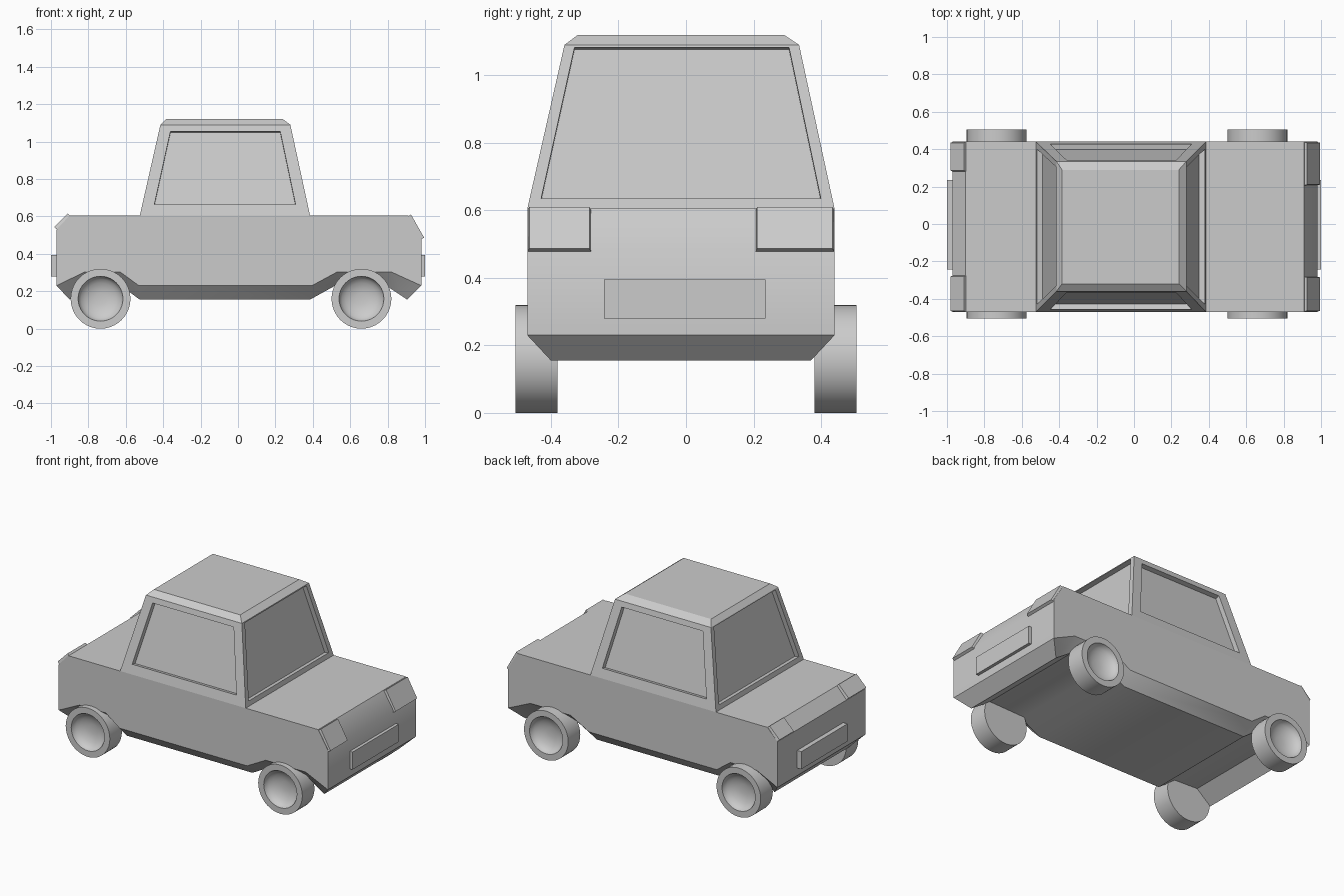
import bpy, bmesh, math

if "Cube" in bpy.data.objects:
    bpy.data.objects.remove(bpy.data.objects["Cube"])

Y0, Y1 = -0.47, 0.44          # body side planes


def make(name, verts, faces, angle=35):
    """Mesh object from points and faces, with consistent normals."""
    me = bpy.data.meshes.new(name)
    me.from_pydata(verts, [], faces)
    bm = bmesh.new()
    bm.from_mesh(me)
    bmesh.ops.recalc_face_normals(bm, faces=bm.faces)
    bm.to_mesh(me)
    bm.free()
    ob = bpy.data.objects.new(name, me)
    bpy.context.collection.objects.link(ob)
    bpy.ops.object.select_all(action='DESELECT')
    ob.select_set(True)
    bpy.context.view_layer.objects.active = ob
    bpy.ops.object.shade_smooth_by_angle(angle=math.radians(angle))
    return ob


def loft_quad(name, a, b):
    """Closed block between two four-point loops."""
    faces = [(0, 1, 2, 3), (4, 5, 6, 7)]
    faces += [(i, (i + 1) % 4, (i + 1) % 4 + 4, i + 4) for i in range(4)]
    return make(name, a + b, faces)


# Body: side outline with wheel arches, tucked in towards the floor
top = [(0.98, 0.49), (0.91, 0.605), (-0.90, 0.605), (-0.97, 0.53)]
sill = [(-0.97, 0.23), (-0.82, 0.303), (-0.63, 0.303), (-0.53, 0.23),
        (0.395, 0.23), (0.53, 0.303), (0.82, 0.303), (0.98, 0.23)]
floor = [(-0.90, 0.155), (-0.80, 0.238), (-0.63, 0.232), (-0.525, 0.155),
         (0.385, 0.155), (0.52, 0.23), (0.78, 0.238), (0.905, 0.155)]
outline = top + sill
n, m = len(outline), len(floor)
verts = [(x, y, z) for y in (Y0, Y1) for x, z in outline]
verts += [(x, y, z) for y in (Y0 + 0.07, Y1 - 0.07) for x, z in floor]
faces = [tuple(range(n)), tuple(range(n, 2 * n))]
for i in [0, 1, 2, 3, n - 1]:                       # ends, bonnet and boot lid
    j = (i + 1) % n
    faces.append((i, j, j + n, i + n))
a, b = 2 * n, 2 * n + m
for i in range(m - 1):
    s = len(top) + i
    faces += [(s, s + 1, a + i + 1, a + i), (s + n, s + n + 1, b + i + 1, b + i),
              (a + i, a + i + 1, b + i + 1, b + i)]
for i in (0, m - 1):
    s = len(top) + i
    faces.append((s, s + n, b + i, a + i))
make("body", verts, faces)


# Cabin: tapered block with four recessed windows and a bevelled roof
def ring(x0, x1, y0, y1, z):
    return [(x0, y0, z), (x1, y0, z), (x1, y1, z), (x0, y1, z)]


base = ring(-0.525, 0.385, Y0, Y1, 0.605)
eave = ring(-0.415, 0.28, -0.36, 0.335, 1.09)
roof = ring(-0.385, 0.24, -0.32, 0.29, 1.12)
verts = base + eave + roof
faces = [(8, 9, 10, 11)]
normals = [(0, -1, 0.22), (1, 0, 0.21), (0, 1, 0.22), (-1, 0, 0.21)]
for i in range(4):
    j = (i + 1) % 4
    faces.append((4 + i, 4 + j, 8 + j, 8 + i))
    if i % 2 == 0:      # side windows
        lo, hi, ml, mh = 0.665, 1.055, 0.073, 0.087
    else:               # windscreen and rear window
        lo, hi, ml, mh = 0.635, 1.083, 0.038, 0.045
    corners = []
    for z, u in ((lo, ml), (lo, 1 - ml), (hi, 1 - mh), (hi, mh)):
        t = (z - 0.605) / 0.485
        corners.append([(base[i][k] * (1 - t) + eave[i][k] * t) * (1 - u)
                        + (base[j][k] * (1 - t) + eave[j][k] * t) * u for k in range(3)])
    s = len(verts)
    verts += corners
    verts += [[p[k] - 0.03 * normals[i][k] for k in range(3)] for p in corners]
    outer = (i, j, 4 + j, 4 + i)
    for k in range(4):
        q = (k + 1) % 4
        faces += [(outer[k], outer[q], s + q, s + k), (s + k, s + q, s + q + 4, s + k + 4)]
    faces.append((s + 4, s + 5, s + 6, s + 7))
make("cabin", verts, faces, 20)


# Lights: slanted bevelled plates over the four upper corners
def light(name, y0, y1, lower, upper, push):
    (x0, z0), (x1, z1), (dx, dz), e = lower, upper, push, 0.006
    inner = [(x0, y0, z0), (x0, y1, z0), (x1, y1, z1), (x1, y0, z1)]
    face = [(x0 + dx, y0 + e, z0 + dz), (x0 + dx, y1 - e, z0 + dz),
            (x1 + dx, y1 - e, z1 + dz), (x1 + dx, y0 + e, z1 + dz)]
    loft_quad(name, inner, face)


for k, (y0, y1) in enumerate([(Y0, -0.28), (0.205, Y1)]):
    light(f"headlight_{k}", y0, y1, (0.975, 0.475), (0.905, 0.598), (0.02, 0.012))
for k, (y0, y1) in enumerate([(Y0, -0.275), (0.28, Y1)]):
    light(f"tail_light_{k}", y0, y1, (-0.967, 0.53), (-0.895, 0.602), (-0.015, 0.013))

# Flat plates at both ends
for name, x0, x1 in (("front_plate", 0.97, 1.0), ("rear_plate", -1.0, -0.96)):
    p = [(-0.243, 0.28), (0.235, 0.28), (0.235, 0.395), (-0.243, 0.395)]
    loft_quad(name, [(x0, y, z) for y, z in p], [(x1, y, z) for y, z in p])


# Wheels: turned profile (radius, offset from the inner face) with a dished hub
def wheel(name, cx, side, seg=40):
    prof = [(0.16, 0.0), (0.16, 0.125), (0.12, 0.125)]
    prof += [(0.12 * math.cos(t), 0.125 - 0.06 * math.sin(t))
             for t in (math.radians(15 * k) for k in range(1, 6))]
    verts = [(cx + r * math.cos(2 * math.pi * i / seg), side * (0.38 + d),
              0.16 + r * math.sin(2 * math.pi * i / seg)) for r, d in prof for i in range(seg)]
    faces = [tuple(range(seg)), tuple(range((len(prof) - 1) * seg, len(prof) * seg))]
    for p in range(len(prof) - 1):
        for i in range(seg):
            j = (i + 1) % seg
            faces.append((p * seg + i, p * seg + j, (p + 1) * seg + j, (p + 1) * seg + i))
    make(name, verts, faces)


for end, cx in (("front", 0.66), ("rear", -0.735)):
    for label, side in (("near", -1), ("far", 1)):
        wheel(f"{end}_wheel_{label}", cx, side)
